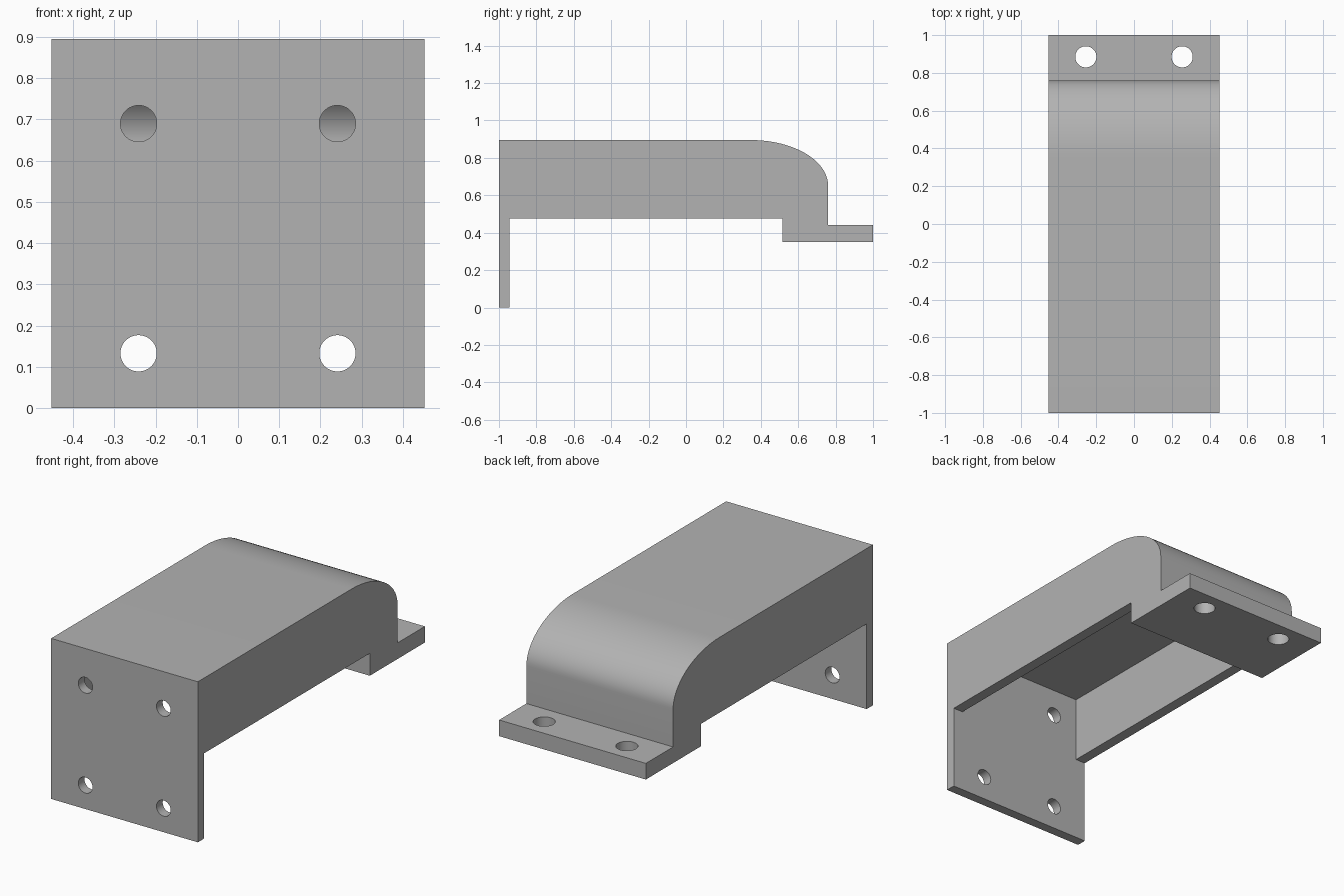
import bpy
import bmesh
import math
from mathutils import Matrix, Vector

cube = bpy.data.objects.get("Cube")
if cube:
    bpy.data.objects.remove(cube, do_unlink=True)

WIDTH = 0.905      # overall width
WALL = 0.06        # side wall thickness

grey = bpy.data.materials.new("plain_grey")
grey.use_nodes = True
grey.diffuse_color = (0.45, 0.45, 0.45, 1)
grey.node_tree.nodes["Principled BSDF"].inputs["Base Color"].default_value = grey.diffuse_color


def finish(name, bm):
    bmesh.ops.recalc_face_normals(bm, faces=bm.faces)
    mesh = bpy.data.meshes.new(name)
    bm.to_mesh(mesh)
    bm.free()
    mesh.materials.append(grey)
    obj = bpy.data.objects.new(name, mesh)
    bpy.context.collection.objects.link(obj)
    return obj


def arc(cy, cz, ry, rz, start, end, steps=20):
    """Elliptical arc of (y, z) points, angles in degrees."""
    angles = [math.radians(start + (end - start) * i / steps) for i in range(steps + 1)]
    return [(cy + ry * math.cos(a), cz + rz * math.sin(a)) for a in angles]


def extrude_profile(name, points, width):
    """Side profile of (y, z) points drawn out across x."""
    bm = bmesh.new()
    face = bm.faces.new([bm.verts.new((-width / 2, y, z)) for y, z in points])
    side = bmesh.ops.extrude_face_region(bm, geom=[face])
    verts = [v for v in side["geom"] if isinstance(v, bmesh.types.BMVert)]
    bmesh.ops.translate(bm, verts=verts, vec=(width, 0, 0))
    return finish(name, bm)


def drill(name, centre, radius, depth, along_y):
    bm = bmesh.new()
    turn = Matrix.Rotation(math.pi / 2, 4, "X") if along_y else Matrix()
    bmesh.ops.create_cone(bm, cap_ends=True, segments=48, radius1=radius, radius2=radius,
                          depth=depth, matrix=Matrix.Translation(Vector(centre)) @ turn)
    return finish(name, bm)


def cut(target, cutter):
    mod = target.modifiers.new("cut", "BOOLEAN")
    mod.operation = "DIFFERENCE"
    mod.solver = "EXACT"
    mod.object = cutter
    cutter.hide_render = True
    bpy.context.view_layer.objects.active = target
    bpy.ops.object.modifier_apply(modifier=mod.name)
    bpy.data.objects.remove(cutter, do_unlink=True)


# Body: front plate, arm with rounded end, and stepped mounting foot
outline = [(-1, 0), (-1, 0.895)]
outline += arc(0.35, 0.65, 0.41, 0.245, 90, 0)
outline += [(0.76, 0.44), (1, 0.44), (1, 0.35), (0.515, 0.35),
            (0.515, 0.475), (-0.945, 0.475), (-0.945, 0)]
bracket = extrude_profile("bracket", outline, WIDTH)

# Hollow underside of the arm, rounded at the far end
hollow = [(-0.945, 0.4), (-0.945, 0.84)]
hollow += arc(0.35, 0.65, 0.35, 0.19, 90, 0)
hollow += arc(0.515, 0.65, 0.185, 0.115, 0, -90)[1:]
hollow += [(0.515, 0.4)]
cut(bracket, extrude_profile("hollow_cutter", hollow, WIDTH - 2 * WALL))

# Bolt holes in the front plate and the foot
for side in (-1, 1):
    for z in (0.133, 0.69):
        cut(bracket, drill("plate_hole_cutter", (side * 0.241, -0.97, z), 0.044, 0.2, True))
    cut(bracket, drill("foot_hole_cutter", (side * 0.255, 0.885, 0.4), 0.056, 0.3, False))

bpy.ops.object.select_all(action="DESELECT")
bracket.select_set(True)
bpy.context.view_layer.objects.active = bracket
bpy.ops.object.shade_smooth_by_angle(angle=math.radians(30))
